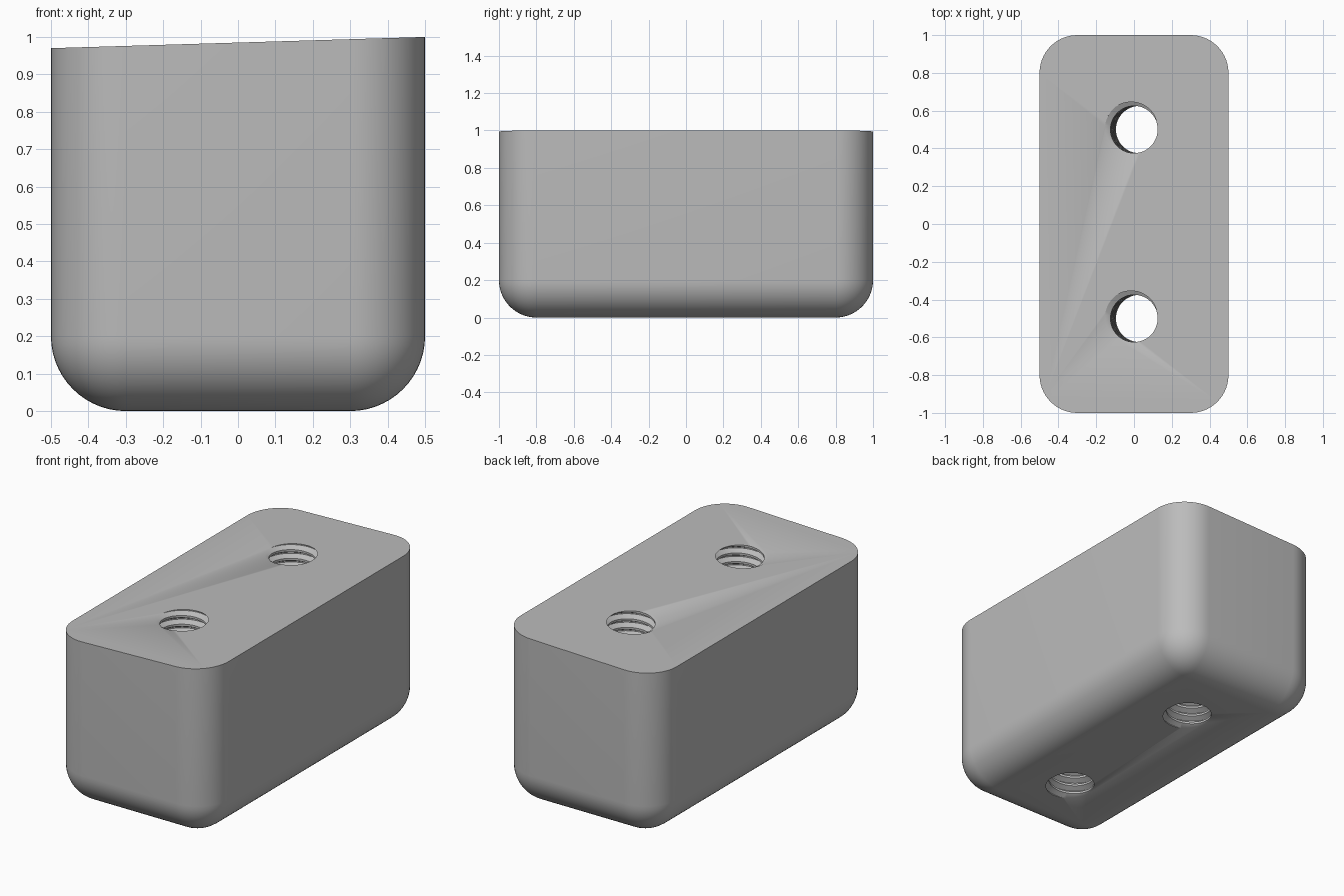
import bpy, bmesh, math
from mathutils import Vector

if "Cube" in bpy.data.objects:
    bpy.data.objects.remove(bpy.data.objects["Cube"])

WIDTH, LENGTH, FILLET = 1.0, 2.0, 0.2
SLOPE = 0.03                      # rise of the top face across the width
MINOR, MAJOR, PITCH = 0.125, 0.155, 0.05
SIDES, TURNS = 48, 26
TOP_CENTRE = Vector((0, 0, 1 - SLOPE / 2))
AXIS = Vector((-SLOPE, 0, 1)).normalized()

grey = bpy.data.materials.new("plain grey")
grey.use_nodes = True
colour = (0.5, 0.5, 0.5, 1)
grey.diffuse_color = colour
grey.node_tree.nodes["Principled BSDF"].inputs["Base Color"].default_value = colour


def add_object(name, bm):
    bmesh.ops.recalc_face_normals(bm, faces=bm.faces)
    mesh = bpy.data.meshes.new(name)
    bm.to_mesh(mesh)
    bm.free()
    mesh.materials.append(grey)
    obj = bpy.data.objects.new(name, mesh)
    bpy.context.collection.objects.link(obj)
    return obj


# Block: filleted sides and base, trimmed by a slightly sloping top plane
def make_block():
    bm = bmesh.new()
    bmesh.ops.create_cube(bm, size=1)
    for v in bm.verts:
        v.co = Vector((v.co.x * WIDTH, v.co.y * LENGTH, (v.co.z + 0.5) * 1.5))
    edges = [e for e in bm.edges if min(v.co.z for v in e.verts) < 0.01]
    bmesh.ops.bevel(bm, geom=edges, offset=FILLET, segments=14, profile=0.5,
                    affect='EDGES', clamp_overlap=False)
    cut = bmesh.ops.bisect_plane(bm, geom=bm.verts[:] + bm.edges[:] + bm.faces[:],
                                 plane_co=TOP_CENTRE, plane_no=AXIS, clear_outer=True)
    rim = [e for e in cut["geom_cut"] if isinstance(e, bmesh.types.BMEdge)]
    bmesh.ops.edgeloop_fill(bm, edges=rim)
    return add_object("block", bm)


# Screw-shaped cutter: rows climb one pitch per turn and join the next turn
def make_thread(name, y):
    profile = [(0.0, MAJOR), (0.125, MAJOR), (0.4375, MINOR), (0.6875, MINOR)]
    start = math.radians(150)
    step = len(profile)
    bm = bmesh.new()
    rows = []
    for i in range(TURNS * step + 1):
        part, radius = profile[i % step]
        row = []
        for j in range(SIDES):
            turn = j / SIDES
            a = start + math.tau * turn
            height = (i // step + part + turn - TURNS + 3 - 0.0625) * PITCH
            row.append(bm.verts.new((radius * math.cos(a), radius * math.sin(a), height)))
        rows.append(row)
    for i in range(len(rows) - 1):
        for j in range(SIDES - 1):
            bm.faces.new((rows[i][j], rows[i][j + 1], rows[i + 1][j + 1], rows[i + 1][j]))
        if i + step + 1 < len(rows):
            bm.faces.new((rows[i][-1], rows[i + step][0],
                          rows[i + step + 1][0], rows[i + 1][-1]))
    # Fan caps close both ends
    lower = rows[0] + [rows[k][0] for k in range(step, 0, -1)]
    upper = rows[-1] + [rows[-1 - k][-1] for k in range(step, 0, -1)][::1]
    upper = rows[-1][:] + [rows[k][-1] for k in range(len(rows) - 2, len(rows) - 2 - step, -1)]
    for loop in (lower, upper):
        hub = bm.verts.new((0, 0, sum(v.co.z for v in loop) / len(loop)))
        for k, v in enumerate(loop):
            bm.faces.new((hub, v, loop[(k + 1) % len(loop)]))
    tilt = Vector((0, 0, 1)).rotation_difference(AXIS).to_matrix().to_4x4()
    bm.transform(tilt)
    bmesh.ops.translate(bm, verts=bm.verts, vec=TOP_CENTRE + Vector((0, y, 0)))
    obj = add_object(name, bm)
    obj.hide_render = True
    return obj


block = make_block()
bpy.context.view_layer.objects.active = block
block.select_set(True)
for name, y in (("front_thread_cutter", -0.5), ("back_thread_cutter", 0.5)):
    cutter = make_thread(name, y)
    mod = block.modifiers.new(name, 'BOOLEAN')
    mod.operation = 'DIFFERENCE'
    mod.solver = 'EXACT'
    mod.object = cutter
    bpy.ops.object.modifier_apply(modifier=mod.name)
    bpy.data.objects.remove(cutter)

bpy.ops.object.shade_smooth_by_angle(angle=math.radians(30))
